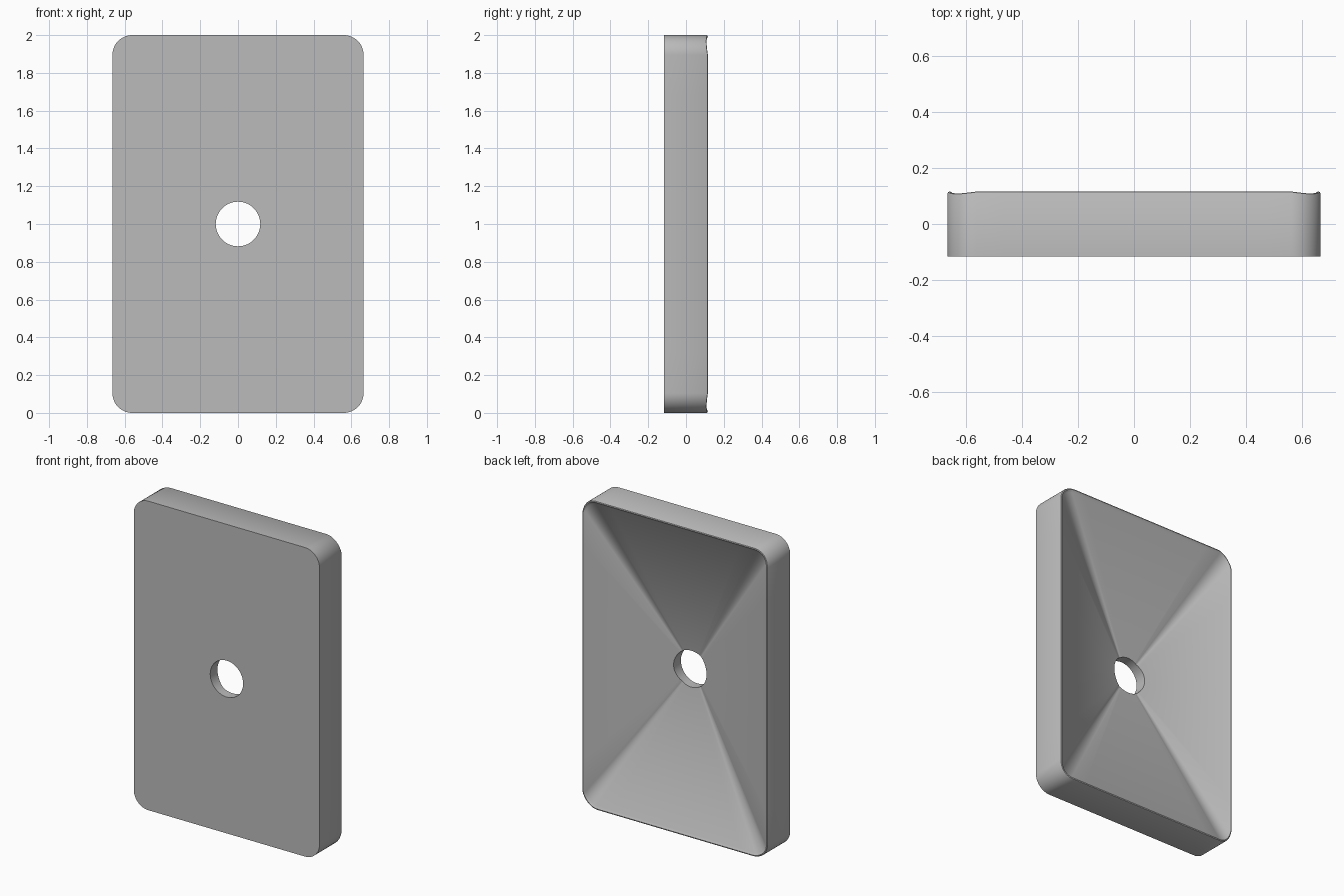
import bpy
import bmesh
from math import atan2, cos, sin, tan, pi, radians, hypot

if "Cube" in bpy.data.objects:
    bpy.data.objects.remove(bpy.data.objects["Cube"])

HALF_W, HALF_H, HALF_D = 0.665, 1.0, 0.116
CORNER, HOLE, APEX = 0.105, 0.118, -0.075
STRAIGHT, ARC = 14, 12


def outline(inset):
    """Rounded rectangle as (x, z, corner weight), walked counter-clockwise."""
    w, h, r = HALF_W - inset, HALF_H - inset, CORNER - inset
    cx, cz = w - r, h - r
    arc = [(cx + r * cos(a), cz + r * sin(a), sin(2 * a))
           for a in (pi / 2 * i / ARC for i in range(ARC + 1))]
    # Straight runs are spaced by angle so the drain hole stays round
    side, top = atan2(cz, w), atan2(cx, h)
    half = STRAIGHT // 2
    right = [(w, w * tan(side * i / half), 0) for i in range(half)]
    upper = [(h * tan(top * (half - i) / half), h, 0) for i in range(1, half + 1)]
    quarter = right + arc + upper[:-1]
    mirrored = [(-x, z, c) for x, z, c in reversed(quarter[1:])]
    top_half = quarter + [(0, h, 0)] + mirrored + [(-w, 0, 0)]
    return top_half + [(x, -z, c) for x, z, c in reversed(top_half[1:-1])]


def rim_ring(inset, y, dip=0.007):
    return [(x, y - dip * c, z) for x, z, c in outline(inset)]


def drain_point(p, y=None):
    """Point on the drain edge, on the line from the funnel apex to a rim point."""
    x, rim_y, z = p
    t = HOLE / hypot(x, z)
    return (x * t, APEX + t * (rim_y - APEX) if y is None else y, z * t)


# Closed chain of rings: front edge, outer wall, soft rim, funnel, drain wall
inner = rim_ring(0.022, 0.107)
rings = [
    rim_ring(0, -HALF_D, 0),
    rim_ring(0, 0.109),
    rim_ring(0.003, 0.114),
    rim_ring(0.009, HALF_D),
    rim_ring(0.015, 0.113),
    inner,
    [drain_point(p) for p in inner],
    [drain_point(p, -HALF_D) for p in inner],
]

bm = bmesh.new()
loops = [[bm.verts.new((x, y, z + HALF_H)) for x, y, z in ring] for ring in rings]
for a, b in zip(loops, loops[1:] + loops[:1]):
    n = len(a)
    for i in range(n):
        j = (i + 1) % n
        bm.faces.new((a[i], a[j], b[j], b[i]))
bmesh.ops.recalc_face_normals(bm, faces=bm.faces)

mesh = bpy.data.meshes.new("basin")
bm.to_mesh(mesh)
bm.free()
basin = bpy.data.objects.new("basin", mesh)
bpy.context.collection.objects.link(basin)

# Plain grey finish
grey = bpy.data.materials.new("plain grey")
grey.use_nodes = True
colour = (0.5, 0.5, 0.5, 1)
grey.diffuse_color = colour
grey.node_tree.nodes["Principled BSDF"].inputs["Base Color"].default_value = colour
mesh.materials.append(grey)

bpy.ops.object.select_all(action="DESELECT")
basin.select_set(True)
bpy.context.view_layer.objects.active = basin
bpy.ops.object.shade_smooth_by_angle(angle=radians(35))
